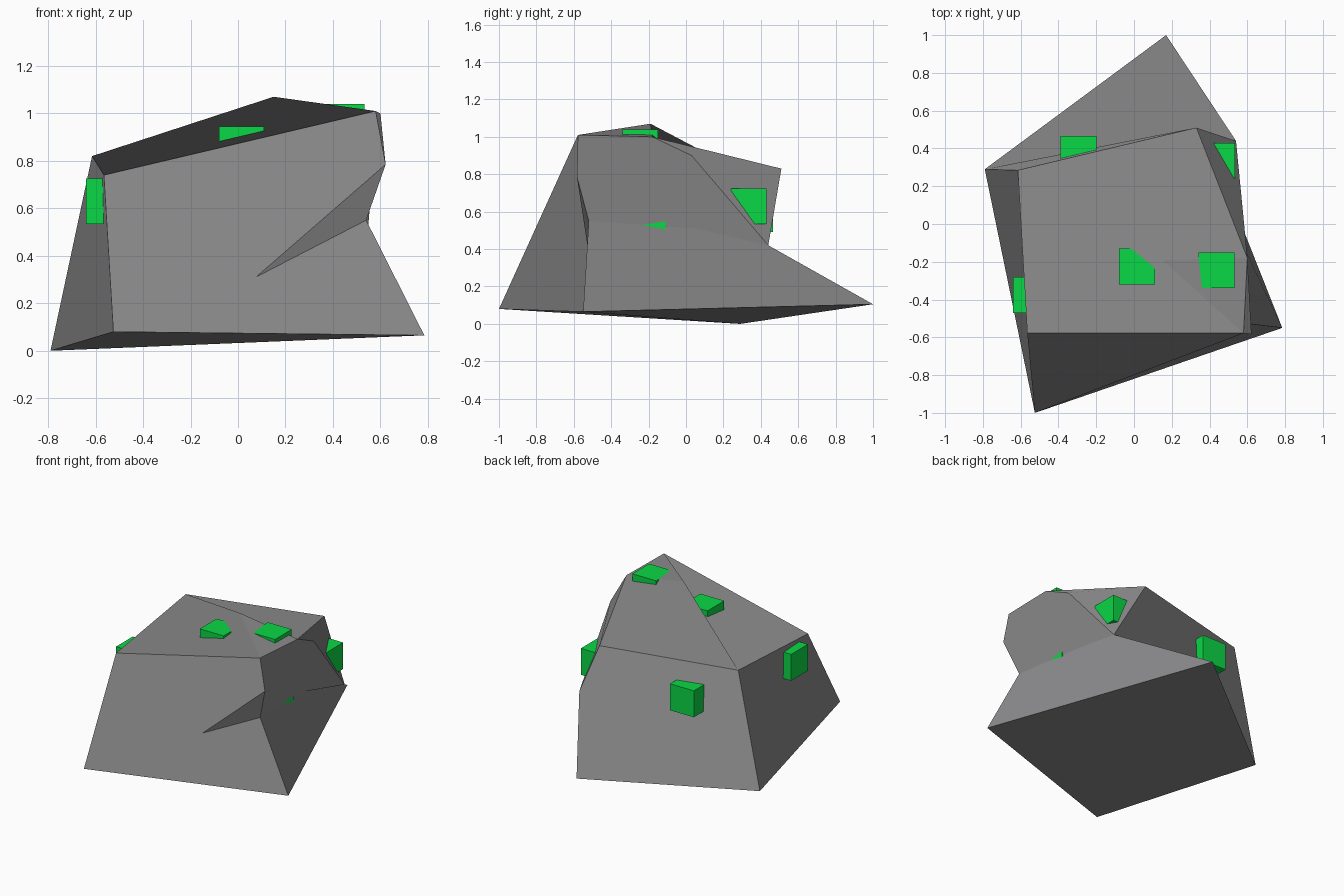
import bpy, bmesh

if "Cube" in bpy.data.objects:
    bpy.data.objects.remove(bpy.data.objects["Cube"])

# Corners of the faceted boulder
P = {
    "A": (-.525, -1.0, .08), "B": (.785, -.55, .065), "C": (.17, 1.0, .105), "D": (-.79, .29, 0),
    "E": (-.565, -.578, .74), "F": (.58, -.578, 1.01), "G": (-.615, .285, .82), "H": (.33, .51, .83),
    "I": (.15, -.19, 1.07), "K": (.6, -.18, 1.0), "L": (.58, .03, .9), "M": (.54, .44, .42),
    "N": (.622, -.583, .785), "Q": (.54, -.52, .55), "R": (.075, -.51, .31), "S": (.5, .05, .51),
}
# Each facet with the creases it should be split along
FACETS = {
    "ABQRNFE": ("AR", "AN", "BR"),       # front
    "RQN": (),                           # front notch
    "FNQSMLK": ("NM", "NS", "NL"),       # right overhang
    "BCMSQ": ("CS", "BS"),               # right lower slope
    "KLMH": (),                          # back right corner
    "GHMCD": ("DH", "DM"),               # back
    "DAEG": ("AG",),                     # left
    "ADCB": ("BD",),                     # underside
    "EFIKHG": ("FG", "IG", "KG"),        # top
    "FKI": (),                           # top right corner
}


def crease_score(face, creases):
    """Count how many wanted creases the face is split along."""
    bm = bmesh.new()
    bm.faces.new([bm.verts.new(P[c]) for c in face])
    bm.verts.index_update()
    bm.normal_update()
    tris = [{face[l.vert.index] for l in t} for t in bm.calc_loop_triangles()]
    bm.free()
    return sum(any(set(c) <= t for t in tris) for c in creases)


def best_order(face, creases):
    turns = [face[i:] + face[:i] for i in range(len(face))]
    return max(turns, key=lambda f: crease_score(f, creases))


def material(name, colour):
    mat = bpy.data.materials.new(name)
    mat.diffuse_color = (*colour, 1)
    mat.use_nodes = True
    mat.node_tree.nodes["Principled BSDF"].inputs["Base Color"].default_value = mat.diffuse_color
    return mat


# Boulder
names = list(P)
mesh = bpy.data.meshes.new("boulder")
mesh.from_pydata(list(P.values()), [],
                 [[names.index(c) for c in best_order(f, cr)] for f, cr in FACETS.items()])
mesh.update()
mesh.materials.append(material("dark_stone", (.26, .26, .265)))
bpy.context.collection.objects.link(bpy.data.objects.new("boulder", mesh))

# Green cubes set into the boulder
green = material("green", (.003, .68, .06))
CUBES = {
    "top_front_cube": (.015, -.225, .85), "top_right_cube": (.437, -.245, .945),
    "left_cube": (-.545, -.375, .63), "back_right_cube": (.44, .335, .63),
    "right_cube": (.425, -.205, .533), "back_cube": (-.293, .37, .585),
}
for name, loc in CUBES.items():
    bpy.ops.mesh.primitive_cube_add(size=.19, location=loc)
    cube = bpy.context.object
    cube.name = name
    cube.data.materials.append(green)
